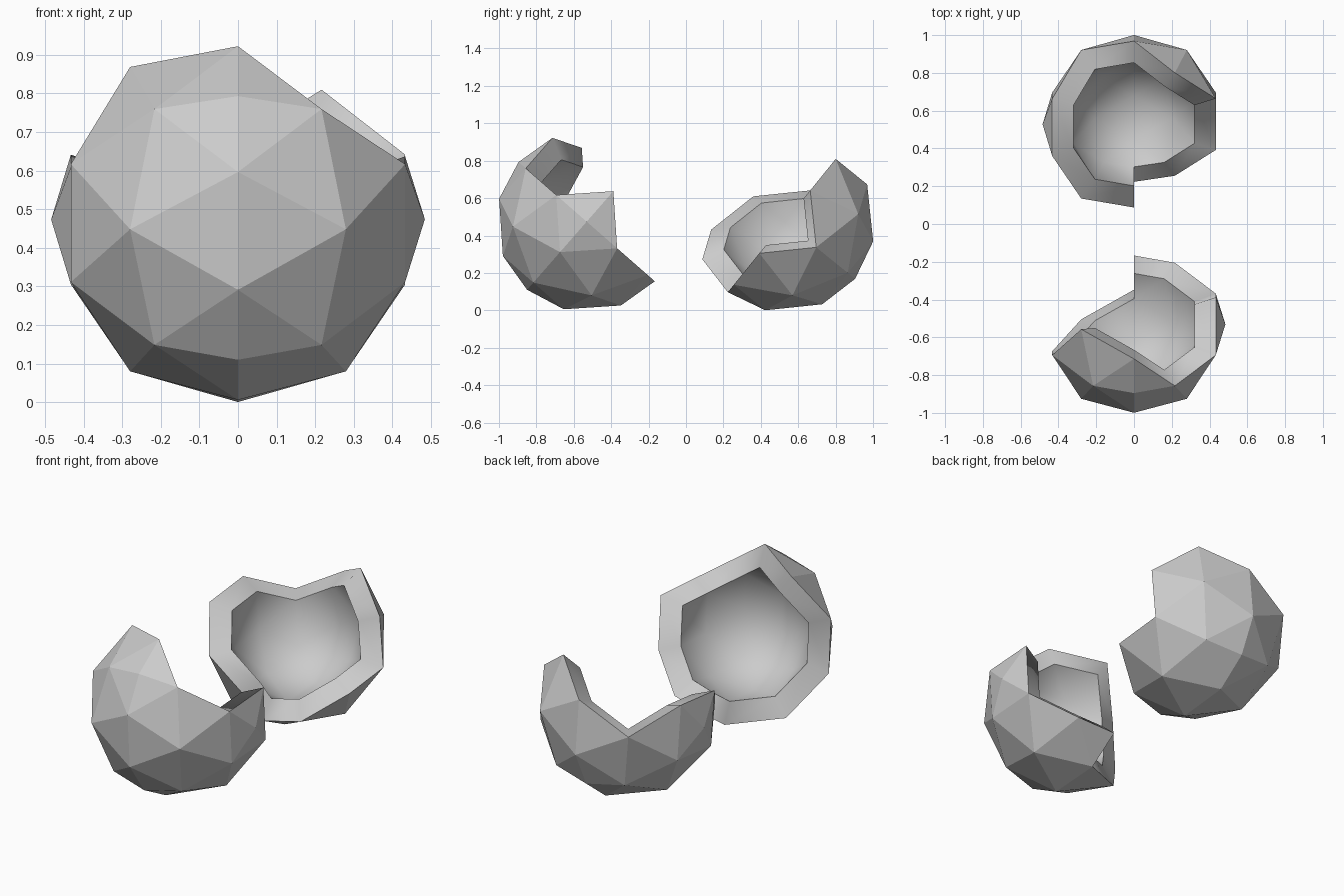
import bpy, bmesh
from math import radians, sin, cos
from itertools import product
from mathutils import Vector

if "Cube" in bpy.data.objects:
    bpy.data.objects.remove(bpy.data.objects["Cube"])

RADIUS, INNER = 0.484, 0.74

shell_grey = bpy.data.materials.new("shell_grey")
shell_grey.use_nodes = True
colour = (0.6, 0.6, 0.6, 1)
shell_grey.diffuse_color = colour
shell_grey.node_tree.nodes["Principled BSDF"].inputs["Base Color"].default_value = colour


def octant_triangles():
    """Triangles of one octahedron side split in three, as weights on three axes."""
    for i, j in product(range(3), repeat=2):
        if i + j < 3:
            yield [(i + 1, j, 2 - i - j), (i, j + 1, 2 - i - j), (i, j, 3 - i - j)]
        if i + j < 2:
            yield [(i + 1, j + 1, 1 - i - j), (i + 1, j, 2 - i - j), (i, j + 1, 2 - i - j)]


def in_front(signs, tri):
    """Jagged crack line: which triangles belong to the front piece."""
    x, p, q = signs
    cx, cp, cq = (sum(v[k] for v in tri) for k in range(3))
    if q < 0:
        if x > 0:
            return True
        return cx < 6 if p > 0 else cq >= 4
    if x > 0:
        return cx > 6 or (p > 0 and cp > 6)
    return p > 0 and cp >= 4 and cq < 4


def half_shell(name, front, centre, angle):
    a = radians(angle)
    axes = Vector((1, 0, 0)), Vector((0, cos(a), sin(a))), Vector((0, sin(a), -cos(a)))
    bm = bmesh.new()
    outer, inner = {}, {}

    def point(key):
        if key not in outer:
            d = sum((ax * k for ax, k in zip(axes, key)), Vector()).normalized() * RADIUS
            outer[key] = bm.verts.new(d)
            inner[outer[key]] = bm.verts.new(d * INNER)
        return outer[key]

    # outer facets
    for signs in product((1, -1), repeat=3):
        for tri in octant_triangles():
            if in_front(signs, tri) != front:
                continue
            vs = [point(tuple(s * w for s, w in zip(signs, v))) for v in tri]
            n = (vs[1].co - vs[0].co).cross(vs[2].co - vs[0].co)
            bm.faces.new(vs if n.dot(vs[0].co) > 0 else vs[::-1])

    # smooth lining and broken rim
    facets = list(bm.faces)
    rim = [e for e in bm.edges if len(e.link_faces) == 1]
    for f in facets:
        bm.faces.new([inner[v] for v in reversed(f.verts)]).smooth = True
    for e in rim:
        loop = e.link_loops[0]
        v, w = loop.vert, loop.link_loop_next.vert
        bm.faces.new((w, v, inner[v], inner[w])).smooth = True
        e.smooth = False
        bm.edges.get((inner[v], inner[w])).smooth = False

    me = bpy.data.meshes.new(name)
    bm.to_mesh(me)
    bm.free()
    me.materials.append(shell_grey)
    ob = bpy.data.objects.new(name, me)
    ob.location = centre
    bpy.context.collection.objects.link(ob)


half_shell("front_shell_half", True, (0, -0.531, 0.474), 138.8)
half_shell("back_shell_half", False, (0, 0.528, 0.473), 51)
